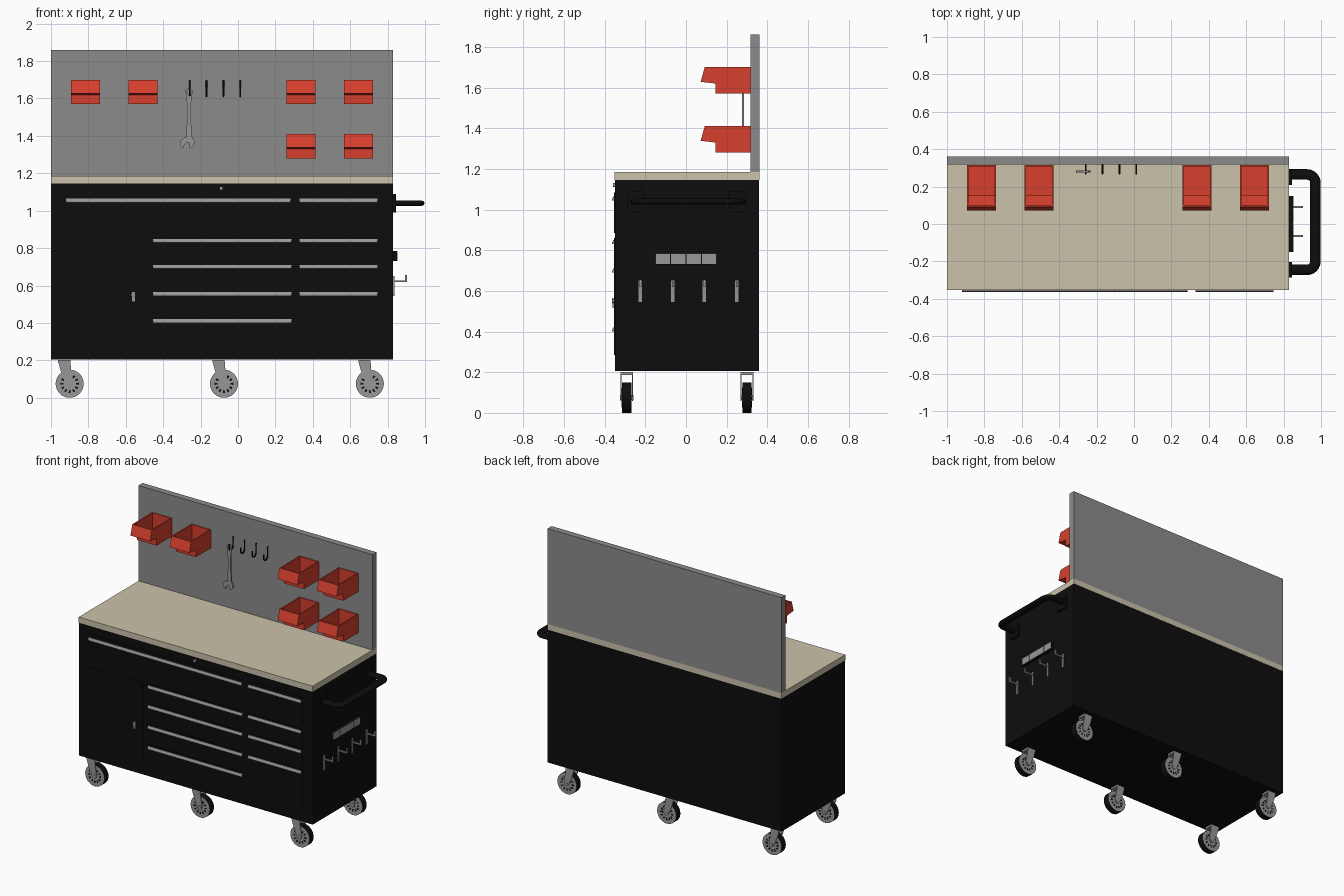
import bpy, bmesh, math
from mathutils import Vector, Matrix

if "Cube" in bpy.data.objects:
    bpy.data.objects.remove(bpy.data.objects["Cube"])


def material(name, r, g, b):
    m = bpy.data.materials.new(name)
    m.diffuse_color = (r, g, b, 1)
    m.use_nodes = True
    m.node_tree.nodes["Principled BSDF"].inputs["Base Color"].default_value = m.diffuse_color
    return m


BLACK = material("black paint", 0.004, 0.004, 0.004)
GREY = material("board grey", 0.26, 0.26, 0.26)
METAL = material("steel", 0.31, 0.31, 0.31)
WOOD = material("pale worktop", 0.59, 0.54, 0.40)
RED = material("red plastic", 0.68, 0.05, 0.027)


def finish(name, bm, mats, smooth=False):
    bmesh.ops.recalc_face_normals(bm, faces=bm.faces)
    me = bpy.data.meshes.new(name)
    bm.to_mesh(me)
    bm.free()
    for m in mats:
        me.materials.append(m)
    ob = bpy.data.objects.new(name, me)
    bpy.context.collection.objects.link(ob)
    if smooth:
        bpy.ops.object.select_all(action='DESELECT')
        ob.select_set(True)
        bpy.context.view_layer.objects.active = ob
        bpy.ops.object.shade_smooth_by_angle(angle=math.radians(35))
    return ob


def add_box(bm, x0, x1, y0, y1, z0, z1):
    mat = Matrix.Translation(((x0 + x1) / 2, (y0 + y1) / 2, (z0 + z1) / 2))
    mat = mat @ Matrix.Diagonal((x1 - x0, y1 - y0, z1 - z0, 1))
    bmesh.ops.create_cube(bm, size=1, matrix=mat)


def box(name, mat, *dims):
    bm = bmesh.new()
    add_box(bm, *dims)
    return finish(name, bm, [mat])


def add_prism(bm, pts, axis, a, b):
    """Extrude a 2D outline: axis 'x' takes (y, z), 'y' takes (x, z)."""
    place = (lambda p: (a, p[0], p[1])) if axis == 'x' else (lambda p: (p[0], a, p[1]))
    f = bm.faces.new([bm.verts.new(place(p)) for p in pts])
    ext = bmesh.ops.extrude_face_region(bm, geom=[f])['geom']
    move = Vector((b - a, 0, 0)) if axis == 'x' else Vector((0, b - a, 0))
    bmesh.ops.translate(bm, vec=move, verts=[v for v in ext if isinstance(v, bmesh.types.BMVert)])


def add_disc(bm, x, y, z, r, depth, seg=32):
    mat = Matrix.Translation((x, y, z)) @ Matrix.Rotation(math.pi / 2, 4, 'X')
    bmesh.ops.create_cone(bm, cap_ends=True, segments=seg, radius1=r, radius2=r, depth=depth, matrix=mat)


def wire(name, mat, pts, r, res=2):
    cu = bpy.data.curves.new(name, 'CURVE')
    cu.dimensions = '3D'
    cu.bevel_depth, cu.bevel_resolution, cu.use_fill_caps = r, res, True
    sp = cu.splines.new('POLY')
    sp.points.add(len(pts) - 1)
    for p, c in zip(sp.points, pts):
        p.co = (*c, 1)
    cu.materials.append(mat)
    ob = bpy.data.objects.new(name, cu)
    bpy.context.collection.objects.link(ob)
    return ob


# Cabinet, worktop and backboard
box("cabinet", BLACK, -1, 0.83, -0.35, 0.36, 0.205, 1.145)
box("worktop", WOOD, -1, 0.83, -0.352, 0.362, 1.145, 1.185)
box("backboard", GREY, -1, 0.83, 0.317, 0.362, 1.185, 1.86)

# Drawer fronts and door, each a thin plate
FRONT = -0.35
drawers = [(-0.925, 0.29, 0.885, 1.085), (0.325, 0.75, 0.885, 1.085)]
for x0, x1, levels in [(-0.46, 0.29, (0.86, 0.72, 0.575, 0.43, 0.285)),
                       (0.325, 0.75, (0.86, 0.72, 0.575, 0.285))]:
    drawers += [(x0, x1, lo + 0.01, hi) for hi, lo in zip(levels, levels[1:])]
for x0, x1, z0, z1 in drawers:
    box("drawer_front", BLACK, x0, x1, FRONT - 0.004, FRONT, z0, z1)
box("cupboard_door", BLACK, -0.925, -0.5, FRONT - 0.004, FRONT, 0.285, 0.855)

# Angled drawer pulls
pulls = [(-0.92, 0.28, 1.055), (0.33, 0.745, 1.055)]
pulls += [(-0.455, 0.285, z) for z in (0.84, 0.70, 0.555, 0.41)]
pulls += [(0.33, 0.745, z) for z in (0.84, 0.70, 0.555)]
for x0, x1, z in pulls:
    bm = bmesh.new()
    add_prism(bm, [(-0.352, z + 0.01), (-0.358, z + 0.01), (-0.364, z - 0.004),
                   (-0.364, z - 0.010), (-0.352, z - 0.010)], 'x', x0, x1)
    finish("drawer_pull", bm, [METAL])

# Door latch and top lock
box("door_latch", METAL, -0.568, -0.552, -0.362, -0.35, 0.515, 0.565)
bm = bmesh.new()
add_disc(bm, -0.56, -0.357, 0.55, 0.012, 0.014, 16)
add_disc(bm, -0.09, -0.355, 1.12, 0.01, 0.01, 16)
finish("locks", bm, [METAL], True)

# Push handle: rounded U bar on two brackets
pts, rc = [(0.83, -0.255)], 0.045
for cy, a0 in ((-0.245 + rc, -90), (0.265 - rc, 0)):
    for k in range(7):
        a = math.radians(a0 + 15 * k)
        pts.append((0.925 + rc * math.cos(a), cy + rc * math.sin(a)))
pts[0] = (0.83, -0.245)
pts.append((0.83, 0.265))
bar = wire("push_handle", BLACK, [(x, y, 0) for x, y in pts], 0.028, 3)
bar.scale.z = 0.6
bar.location.z = 1.04
for y in (-0.245, 0.25):
    box("handle_bracket", BLACK, 0.83, 0.845, y - 0.042, y + 0.042, 0.99, 1.09)

# Side holder strip with four steel faces
box("holder_strip", BLACK, 0.83, 0.85, -0.15, 0.15, 0.73, 0.785)
for i in range(4):
    y = -0.15 + i * 0.076
    box("holder_face", METAL, 0.848, 0.853, y, y + 0.072, 0.732, 0.783)

# Side hooks: back plate, arm and upturned tip
for y in (-0.225, -0.065, 0.09, 0.25):
    bm = bmesh.new()
    add_box(bm, 0.83, 0.836, y - 0.008, y + 0.008, 0.545, 0.65)
    add_box(bm, 0.836, 0.903, y - 0.005, y + 0.005, 0.618, 0.628)
    add_box(bm, 0.893, 0.903, y - 0.005, y + 0.005, 0.628, 0.655)
    finish("side_hook", bm, [METAL])


# Open storage bins: stepped floor strip between two side walls
def bin_box(x0, x1, z):
    w = 0.008
    bm = bmesh.new()
    side = [(0.316, 0), (0.145, 0), (0.145, 0.05), (0.072, 0.058), (0.092, 0.13), (0.316, 0.13)]
    floor = [(0.316, 0), (0.145, 0), (0.145, 0.05), (0.072, 0.058), (0.092, 0.13), (0.101, 0.13),
             (0.084, 0.066), (0.153, 0.058), (0.153, w), (0.308, w), (0.308, 0.13), (0.316, 0.13)]
    for pts, a, b in ((side, x0, x0 + w), (floor, x0 + w, x1 - w), (side, x1 - w, x1)):
        add_prism(bm, [(y, z + h) for y, h in pts], 'x', a, b)
    finish("storage_bin", bm, [RED])


for x in (-0.892, -0.585, 0.26, 0.567):
    bin_box(x, x + 0.154, 1.57)
    if x > 0:
        bin_box(x, x + 0.154, 1.28)

# Board hooks: J shaped wires
for x in (-0.258, -0.168, -0.078, 0.012):
    arc = [(x, 0.291 + 0.022 * math.cos(a), 1.635 - 0.022 * math.sin(a))
           for a in [math.pi * k / 8 for k in range(9)]]
    wire("board_hook", BLACK, [(x, 0.32, 1.695), (x, 0.313, 1.695)] + arc + [(x, 0.269, 1.66)], 0.005, 1)

# Hanging spanner: ring, shank and open jaw
bm = bmesh.new()
cx, n = -0.262, 20
ring = [[bm.verts.new((cx + r * math.cos(2 * math.pi * k / n), y, 1.635 + r * math.sin(2 * math.pi * k / n)))
         for k in range(n)] for r, y in ((0.02, 0.275), (0.02, 0.287), (0.011, 0.287), (0.011, 0.275))]
for i in range(4):
    for k in range(n):
        a, b = ring[i], ring[(i + 1) % 4]
        bm.faces.new((a[k], a[(k + 1) % n], b[(k + 1) % n], b[k]))
add_prism(bm, [(cx - 0.013, 1.62), (cx + 0.013, 1.62), (cx + 0.01, 1.5), (cx + 0.015, 1.39),
               (cx - 0.015, 1.39), (cx - 0.01, 1.5)], 'y', 0.276, 0.286)
add_prism(bm, [(-0.288, 1.392), (-0.245, 1.396), (-0.232, 1.37), (-0.236, 1.35), (-0.256, 1.332), (-0.262, 1.342),
               (-0.258, 1.362), (-0.274, 1.366), (-0.288, 1.35), (-0.294, 1.332), (-0.31, 1.35), (-0.308, 1.372)],
          'y', 0.275, 0.287)
finish("spanner", bm, [METAL])


# Casters: tyre with steel cheeks, slotted hub, slanted fork and top plate
def caster(x, y):
    r, zc = 0.075, 0.08
    bm = bmesh.new()
    add_disc(bm, x, y, zc, r, 0.046)
    for f in bm.faces:
        f.material_index = 1 if abs(f.normal.y) > 0.9 else 0
    finish("wheel", bm, [BLACK, METAL], True)
    bm = bmesh.new()
    for s in (-1, 1):
        for k in range(12):
            a = math.tau * k / 12
            rim = [(x + q * math.cos(a + d), zc + q * math.sin(a + d))
                   for q, d in ((0.034, -0.1), (0.05, -0.12), (0.05, 0.12), (0.034, 0.1))]
            add_prism(bm, rim, 'y', y + s * 0.022, y + s * 0.0245)
    finish("wheel_slots", bm, [BLACK])
    bm = bmesh.new()
    for s in (-1, 1):
        add_prism(bm, [(x - 0.062, 0.2), (x + 0.004, 0.2), (x + 0.008, 0.15), (x + 0.02, 0.085), (x + 0.012, 0.066),
                       (x - 0.006, 0.064), (x - 0.018, 0.078), (x - 0.048, 0.15)],
                  'y', y + s * 0.026, y + s * 0.031)
    add_box(bm, x - 0.062, x + 0.004, y - 0.031, y + 0.031, 0.192, 0.206)
    add_disc(bm, x, y, zc, 0.012, 0.066, 12)
    finish("caster_fork", bm, [METAL])


for x in (-0.9, -0.075, 0.705):
    for y in (-0.292, 0.3):
        caster(x, y)

# Rest the wheels on the floor
for ob in bpy.data.objects:
    if ob.name.startswith(("wheel", "caster")):
        ob.location.z -= 0.005
